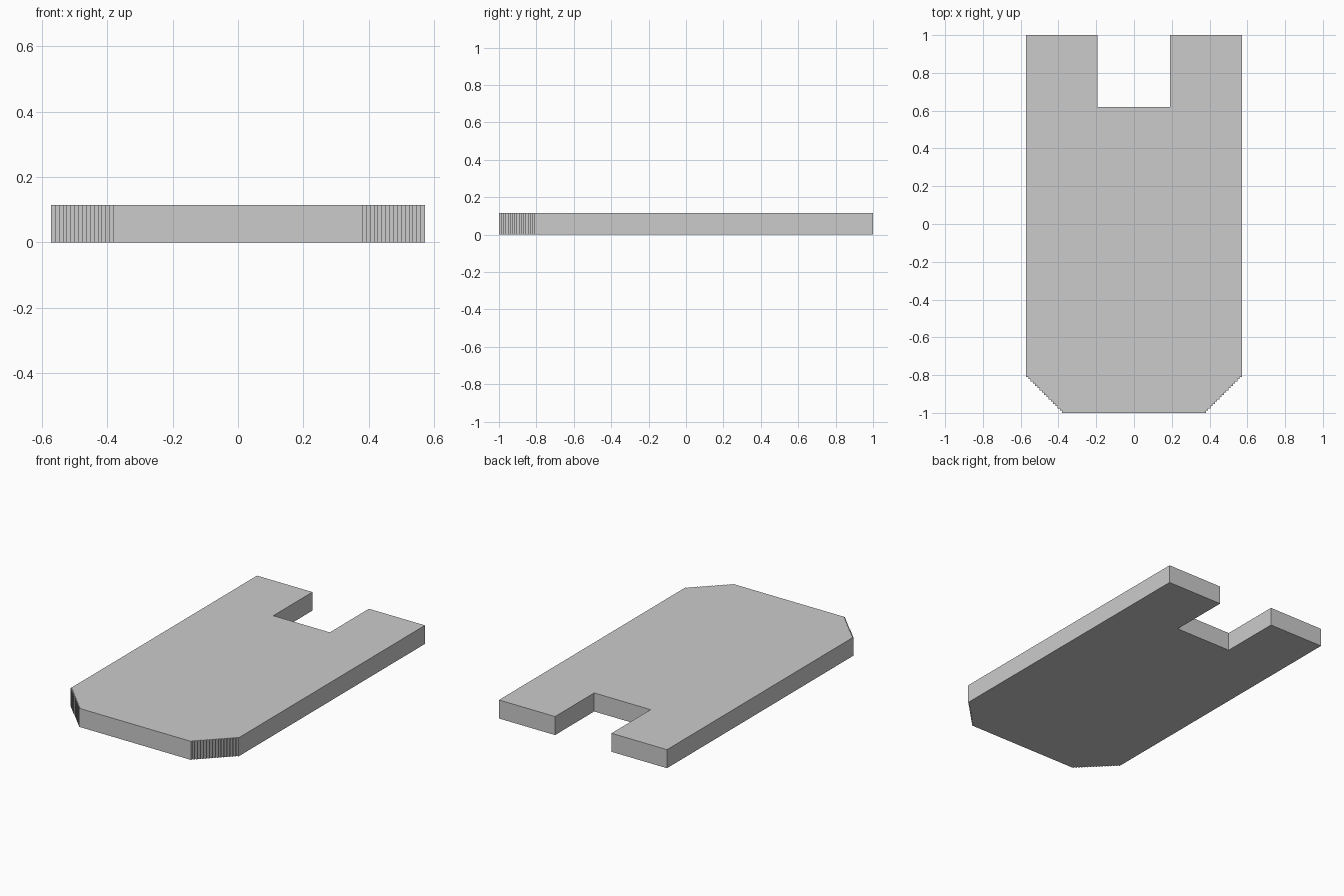
import bpy, bmesh

if "Cube" in bpy.data.objects:
    bpy.data.objects.remove(bpy.data.objects["Cube"])

HALF_W, HALF_L, THICK = 0.571, 1.0, 0.114
CHAMFER, STEPS = 0.19, 16

# Finely stepped front corner, running from the front edge to the right side
s = CHAMFER / STEPS
corner = []
for i in range(STEPS):
    x, y = HALF_W - CHAMFER + i * s, -HALF_L + i * s
    corner += [(x, y), (x, y + s)]
corner.append((HALF_W, -HALF_L + CHAMFER))

# Outline: right corner, notched back edge, mirrored left corner
notch = [(HALF_W, HALF_L), (0.19, HALF_L), (0.19, 0.62),
         (-0.194, 0.62), (-0.194, HALF_L), (-HALF_W, HALF_L)]
outline = corner + notch + [(-x, y) for x, y in reversed(corner)]

# Extrude the outline into the plate
bm = bmesh.new()
face = bm.faces.new([bm.verts.new((x, y, 0)) for x, y in outline])
ext = bmesh.ops.extrude_face_region(bm, geom=[face], use_keep_orig=True)
top = [g for g in ext["geom"] if isinstance(g, bmesh.types.BMVert)]
bmesh.ops.translate(bm, verts=top, vec=(0, 0, THICK))
bmesh.ops.recalc_face_normals(bm, faces=bm.faces[:])

mesh = bpy.data.meshes.new("notched_plate")
bm.to_mesh(mesh)
bm.free()
plate = bpy.data.objects.new("notched_plate", mesh)
bpy.context.collection.objects.link(plate)
